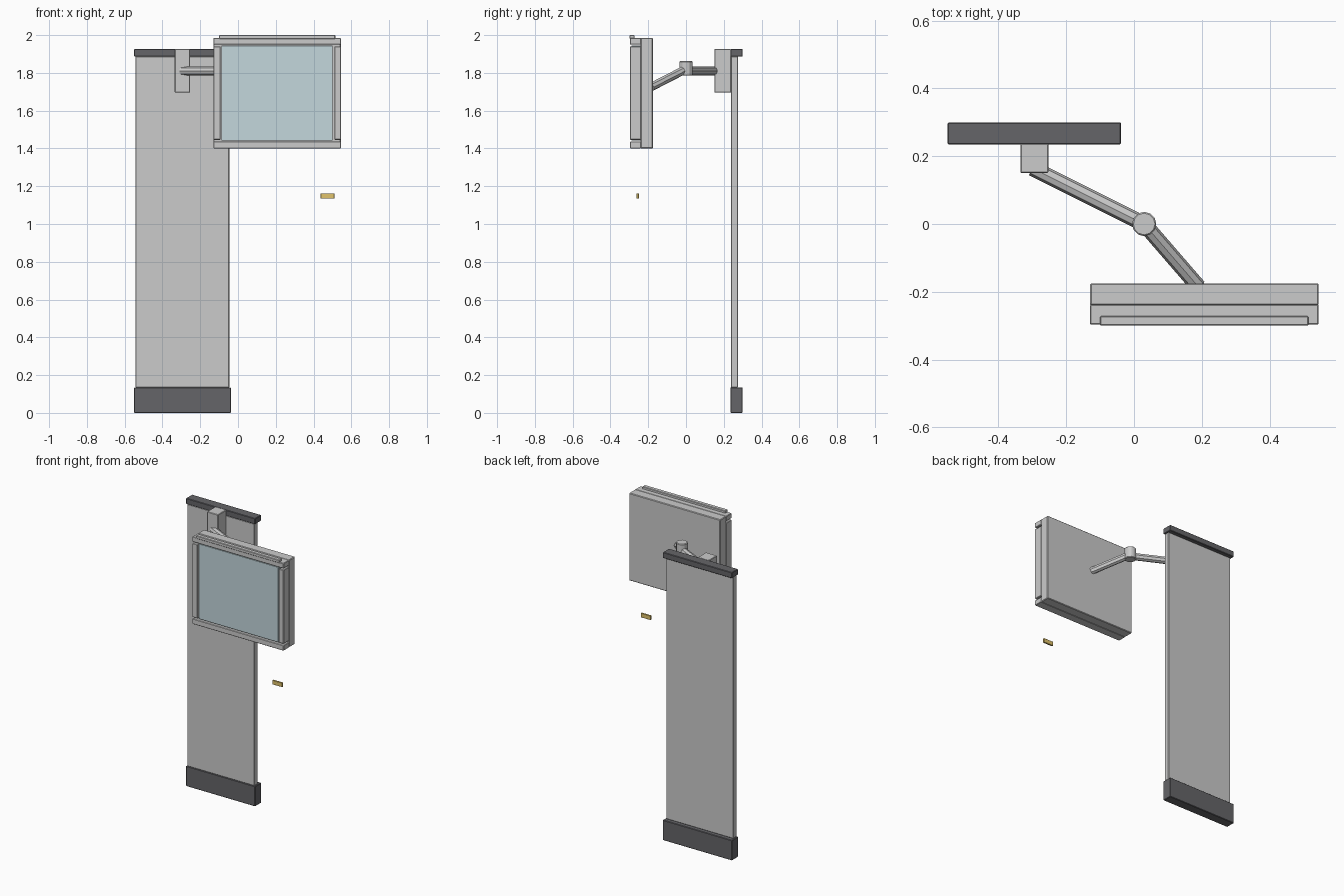
import bpy, bmesh
from mathutils import Vector

if "Cube" in bpy.data.objects:
    bpy.data.objects.remove(bpy.data.objects["Cube"])


def material(name, color):
    m = bpy.data.materials.new(name)
    m.diffuse_color = color
    m.use_nodes = True
    m.node_tree.nodes["Principled BSDF"].inputs["Base Color"].default_value = m.diffuse_color
    return m


dark = material("dark_trim", (0.13, 0.13, 0.14, 1))
glass = material("screen_glass", (0.55, 0.68, 0.72, 1))
gold = material("gold", (0.75, 0.55, 0.15, 1))


def finish(name, bm, bevel, mat):
    me = bpy.data.meshes.new(name)
    bmesh.ops.recalc_face_normals(bm, faces=bm.faces)
    bm.to_mesh(me)
    bm.free()
    ob = bpy.data.objects.new(name, me)
    bpy.context.collection.objects.link(ob)
    if mat:
        me.materials.append(mat)
    if bevel:
        mod = ob.modifiers.new("edge_chamfer", 'BEVEL')
        mod.width = bevel
        mod.segments = 1
    return ob


def box(name, x, y, z, bevel=0.003, mat=None):
    bm = bmesh.new()
    bmesh.ops.create_cube(bm, size=1)
    for v in bm.verts:
        v.co = Vector([(r[0] + r[1]) / 2 + c * (r[1] - r[0])
                       for r, c in zip((x, y, z), v.co)])
    return finish(name, bm, bevel, mat)


def rod(name, a, b, radius, sides, bevel=0.0):
    a, b = Vector(a), Vector(b)
    bm = bmesh.new()
    bmesh.ops.create_cone(bm, cap_ends=True, segments=sides, radius1=radius,
                          radius2=radius, depth=(b - a).length)
    ob = finish(name, bm, bevel, None)
    ob.location = (a + b) / 2
    ob.rotation_euler = (b - a).to_track_quat('Z', 'Y').to_euler()
    return ob


# Standing panel with dark base and cap
box("back_panel", (-0.542, -0.046), (0.237, 0.275), (0.135, 1.888))
box("panel_base", (-0.55, -0.038), (0.235, 0.30), (0, 0.135), mat=dark)
box("panel_cap", (-0.55, -0.038), (0.235, 0.30), (1.887, 1.926), mat=dark)

# Wall mount and jointed arm
box("wall_mount", (-0.335, -0.253), (0.15, 0.238), (1.695, 1.926))
rod("upper_arm", (-0.30, 0.165, 1.81), (0.03, 0, 1.81), 0.023, 8)
rod("elbow_joint", (0.03, 0, 1.785), (0.03, 0, 1.862), 0.036, 12, 0.004)
rod("lower_arm", (0.03, 0, 1.82), (0.19, -0.185, 1.725), 0.023, 8)

# Screen housing: back box with front rails and stiles separated by slots
box("screen_housing", (-0.13, 0.545), (-0.24, -0.175), (1.40, 1.985), 0.004)
for name, z in (("bottom_rail", (1.40, 1.436)), ("top_rail", (1.95, 1.985))):
    box(name, (-0.13, 0.545), (-0.297, -0.238), z)
for name, x in (("left_stile", (-0.13, -0.092)), ("right_stile", (0.51, 0.545))):
    box(name, x, (-0.297, -0.238), (1.446, 1.94))
box("screen", (-0.088, 0.50), (-0.288, -0.238), (1.442, 1.944), 0.001, glass)
box("top_strip", (-0.10, 0.515), (-0.30, -0.272), (1.98, 2.0))

# Small gold tag hanging in front
box("gold_tag", (0.438, 0.51), (-0.261, -0.25), (1.134, 1.162), 0.001, gold)
